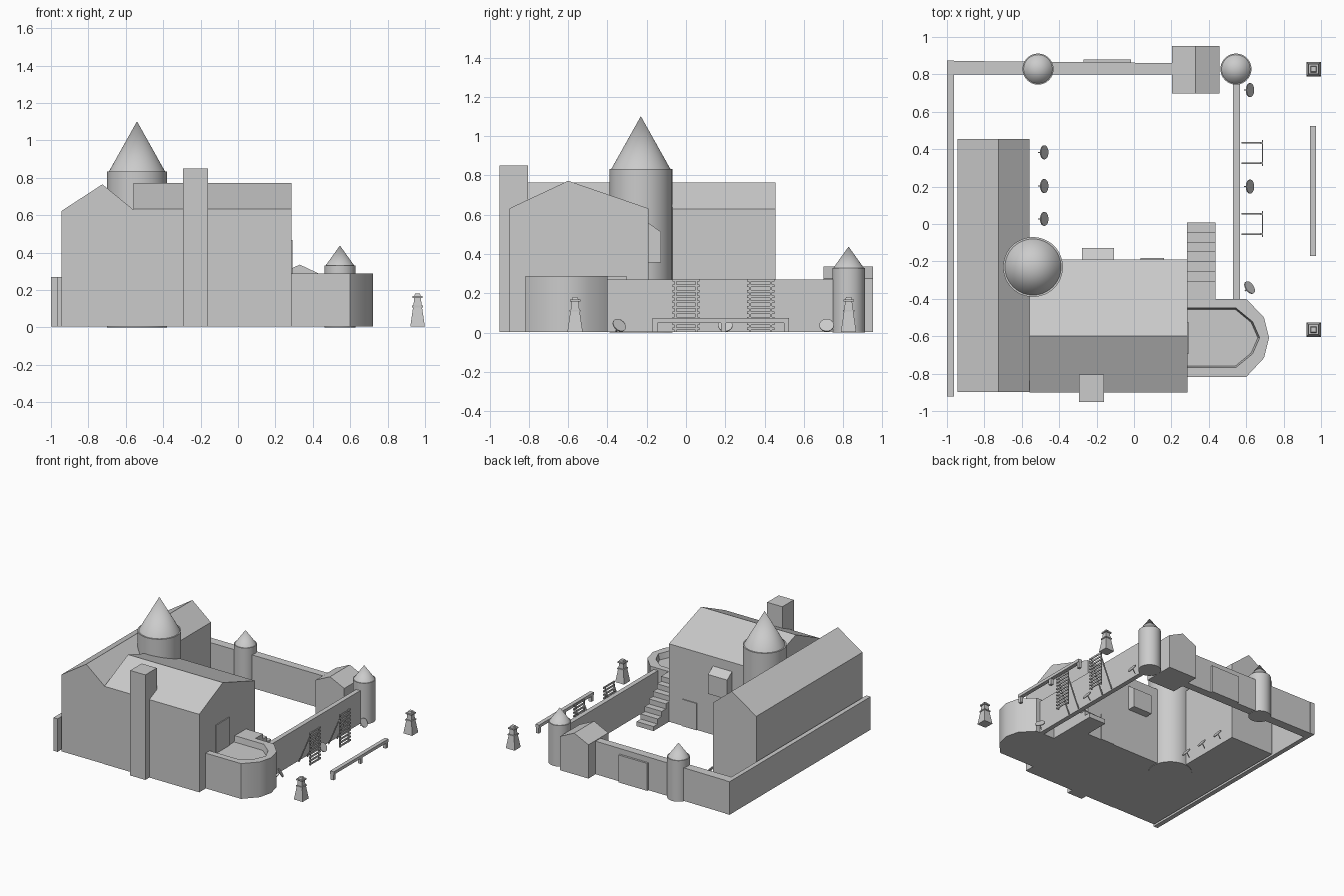
import bpy, bmesh, math
from mathutils import Matrix, Vector

if "Cube" in bpy.data.objects:
    bpy.data.objects.remove(bpy.data.objects["Cube"])


def loft(name, rings, matrix=None):
    """Closed solid skinned through rings of matching points, capped at both ends."""
    bm = bmesh.new()
    vs = [[bm.verts.new(p) for p in r] for r in rings]
    n = len(vs[0])
    for a, b in zip(vs, vs[1:]):
        for i in range(n):
            j = (i + 1) % n
            bm.faces.new((a[i], a[j], b[j], b[i]))
    bm.faces.new(vs[0])
    bm.faces.new(vs[-1])
    bmesh.ops.recalc_face_normals(bm, faces=bm.faces)
    me = bpy.data.meshes.new(name)
    bm.to_mesh(me)
    bm.free()
    ob = bpy.data.objects.new(name, me)
    bpy.context.collection.objects.link(ob)
    if matrix:
        ob.matrix_world = matrix
    return ob


def square(x, y, z, h):
    return [(x - h, y - h, z), (x + h, y - h, z), (x + h, y + h, z), (x - h, y + h, z)]


def box(name, x0, x1, y0, y1, z0, z1):
    return loft(name, [[(x0, y0, z), (x1, y0, z), (x1, y1, z), (x0, y1, z)] for z in (z0, z1)])


def strut(name, a, b, w, matrix=None):
    return loft(name, [[Vector(p) + Vector((dx * w, dy * w, 0))
                        for dx, dy in ((-1, -1), (1, -1), (1, 1), (-1, 1))] for p in (a, b)], matrix)


def smooth(ob, deg=40):
    bpy.ops.object.select_all(action='DESELECT')
    ob.select_set(True)
    bpy.context.view_layer.objects.active = ob
    bpy.ops.object.shade_smooth_by_angle(angle=math.radians(deg))


def round_tower(name, x, y, r, rc, h, top):
    bpy.ops.mesh.primitive_cylinder_add(vertices=48, radius=r, depth=h, location=(x, y, h / 2))
    bpy.context.object.name = name
    smooth(bpy.context.object)
    bpy.ops.mesh.primitive_cone_add(vertices=48, radius1=rc, radius2=0, depth=top - h,
                                    location=(x, y, (h + top) / 2))
    bpy.context.object.name = name + "_roof"
    smooth(bpy.context.object)


G = 0.004  # base level of the walls

# Long west house, ridge running front to back
loft("west_house", [[(x, y, z) for x, z in ((-0.945, G), (-0.56, G), (-0.56, 0.63), (-0.725, 0.765),
                                            (-0.945, 0.622))] for y in (-0.897, 0.455)])
# Main hall, ridge running side to side
loft("main_hall", [[(x, y, z) for y, z in ((-0.9, G), (-0.19, G), (-0.19, 0.632), (-0.6, 0.773),
                                           (-0.9, 0.632))] for x in (-0.56, 0.285)])
box("chimney", -0.295, -0.16, -0.951, -0.805, G, 0.85)
loft("oriel", [[(x, y, z) for y, z in ((-0.2, 0.357), (-0.128, 0.357), (-0.128, 0.513), (-0.2, 0.565))]
               for x in (-0.277, -0.107)])
box("courtyard_door", 0.035, 0.16, -0.2, -0.183, G, 0.22)
box("terrace_door", 0.27, 0.292, -0.695, -0.525, 0.24, 0.467)

# Round towers
round_tower("stair_tower", -0.54, -0.23, 0.16, 0.15, 0.834, 1.102)
for nm, x in (("north_west_turret", -0.513), ("north_east_turret", 0.545)):
    round_tower(nm, x, 0.828, 0.083, 0.077, 0.33, 0.438)

# Curtain walls and north gate panel
box("west_wall", -1.0, -0.963, -0.922, 0.875, G, 0.27)
loft("north_wall", [[(-0.99, 0.798, z), (0.22, 0.798, z), (0.22, 0.86, z), (-0.99, 0.872, z)]
                    for z in (G, 0.27)])
box("east_wall", 0.53, 0.567, -0.42, 0.8, G, 0.27)
box("north_gate", -0.27, -0.015, 0.84, 0.88, G, 0.225)

# Gatehouse
loft("gatehouse", [[(x, y, z) for x, z in ((0.203, G), (0.457, G), (0.457, 0.276), (0.33, 0.336),
                                           (0.203, 0.276))] for y in (0.699, 0.952)])

# Rounded bastion with a sunken terrace
outer = [(0.27, -0.4), (0.6, -0.4), (0.695, -0.5), (0.722, -0.608), (0.695, -0.716), (0.6, -0.818), (0.27, -0.818)]
inner = [(0.28, -0.449), (0.545, -0.449), (0.634, -0.522), (0.672, -0.608), (0.634, -0.694), (0.545, -0.767), (0.28, -0.767)]
floor = [(0.28, -0.456), (0.541, -0.456), (0.626, -0.526), (0.662, -0.608), (0.626, -0.69), (0.541, -0.76), (0.28, -0.76)]
smooth(loft("bastion", [[(x, y, z) for x, y in ring] for ring, z in
                        ((outer, G), (outer, 0.288), (inner, 0.288), (floor, 0.24))]))

# Stairs: one stepped profile
profile = [(0.008, G)]
for i in range(7):
    y = 0.008 - i * 0.052
    profile += [(y, 0.041 * (i + 1)), (y - 0.052 if i < 6 else -0.41, 0.041 * (i + 1))]
profile.append((-0.41, G))
loft("stairs", [[(x, y, z) for y, z in profile] for x in (0.284, 0.435)])

# Slatted screens with back props
for yc in (0.38, 0.0):
    for s in (-1, 1):
        y = yc + s * 0.054
        box("screen_post", 0.677, 0.685, y - 0.005, y + 0.005, G, 0.272)
        strut("screen_prop", (0.68, y, 0.24), (0.58, y, G), 0.004)
    for i in range(10):
        z = 0.012 + i * 0.0275
        box("screen_slat", 0.684, 0.691, yc - 0.07, yc + 0.07, z, z + 0.013)

# Hitching rail
box("rail_beam", 0.941, 0.973, -0.17, 0.525, 0.05, 0.074)
for y in (-0.157, 0.19, 0.512):
    box("rail_leg", 0.945, 0.969, y - 0.013, y + 0.013, G, 0.055)

# Tapered lookout posts
for y in (-0.565, 0.828):
    levels = ((G, 0.039), (0.107, 0.024), (0.107, 0.029), (0.116, 0.029), (0.116, 0.022),
              (0.158, 0.018), (0.158, 0.027), (0.168, 0.027), (0.168, 0.017), (0.182, 0.013))
    loft("lookout_post", [square(0.96, y, z, h) for z, h in levels])

# Tilted round targets with props
for x, y, turn in ((-0.48, 0.383, 0), (-0.48, 0.203, 0), (-0.48, 0.027, 0),
                   (0.62, 0.716, 0), (0.62, 0.2, 0), (0.618, -0.34, 35)):
    m = Matrix.Translation((x, y, 0)) @ Matrix.Rotation(math.radians(turn), 4, 'Z')
    bpy.ops.mesh.primitive_cylinder_add(vertices=24, radius=0.037, depth=0.006)
    disc = bpy.context.object
    disc.name = "target"
    disc.matrix_world = m @ Matrix.Translation((0, 0, 0.037)) @ Matrix.Rotation(math.radians(57), 4, 'Y')
    smooth(disc)
    strut("target_prop", (-0.005, 0, 0.04), (-0.029, 0, G), 0.003, m)
